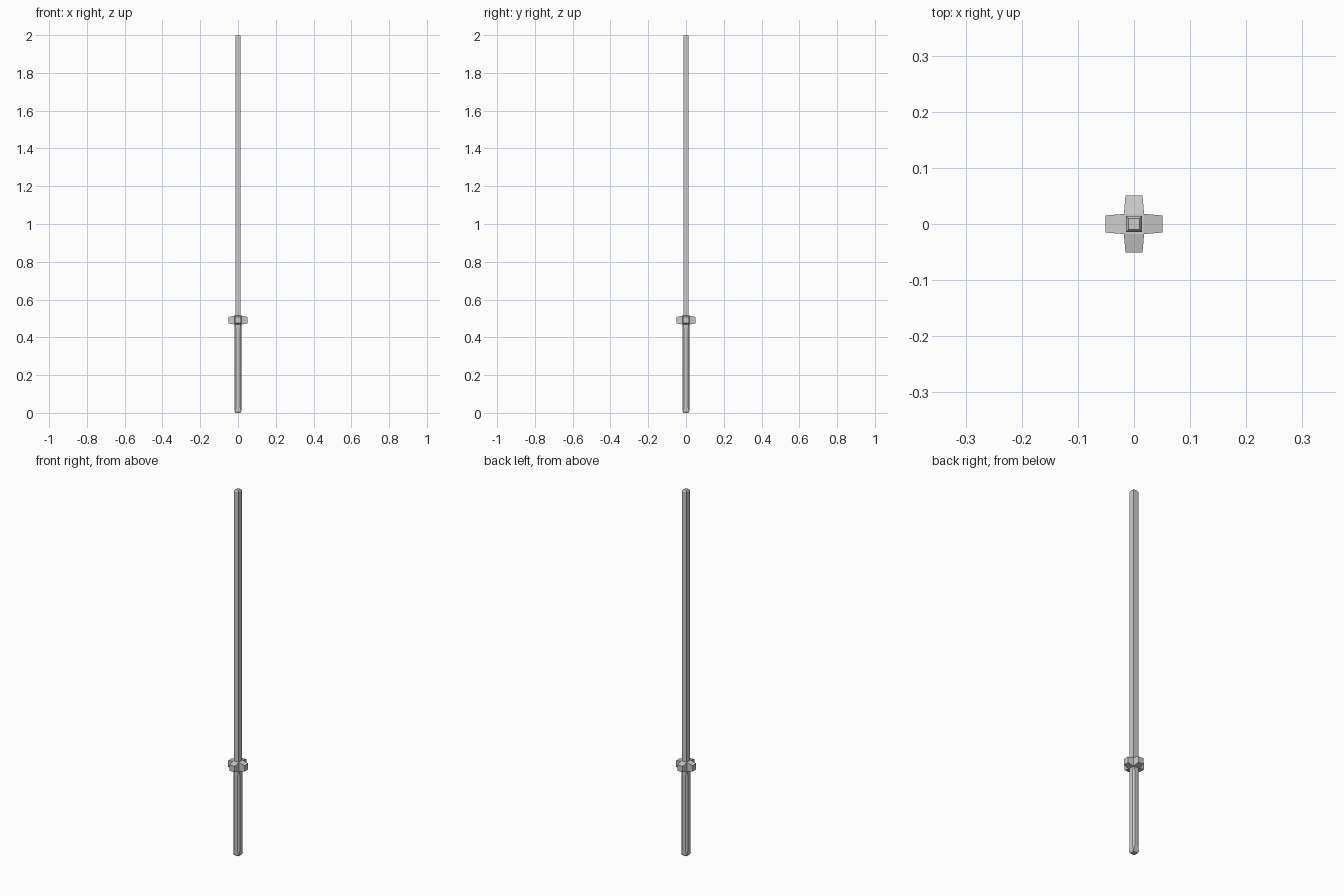
import bpy, bmesh
from mathutils import Matrix, Vector

if "Cube" in bpy.data.objects:
    bpy.data.objects.remove(bpy.data.objects["Cube"])


def finish(name, bm):
    bmesh.ops.recalc_face_normals(bm, faces=bm.faces)
    mesh = bpy.data.meshes.new(name)
    bm.to_mesh(mesh)
    bm.free()
    obj = bpy.data.objects.new(name, mesh)
    bpy.context.collection.objects.link(obj)
    return obj


def ring(half, flat, z):
    """Eight points: a square of given half width with its corners cut back to flat."""
    pts = []
    for q in range(4):
        rot = Matrix.Rotation(q * 1.5707963, 3, 'Z')
        pts += [rot @ Vector((half, -flat, z)), rot @ Vector((half, flat, z))]
    return pts


def loft(name, sections):
    bm = bmesh.new()
    loops = [[bm.verts.new(p) for p in ring(*s)] for s in sections]
    for a, b in zip(loops, loops[1:]):
        for i in range(8):
            j = (i + 1) % 8
            bm.faces.new((a[i], a[j], b[j], b[i]))
    bm.faces.new(loops[0])
    bm.faces.new(loops[-1])
    bmesh.ops.remove_doubles(bm, verts=bm.verts, dist=0.0005)
    return finish(name, bm)


# Square blade with a slightly chamfered tip
loft("blade", [(0.0145, 0.0145, 0.50), (0.0145, 0.0145, 1.993), (0.01, 0.01, 2.0)])

# Grip: square ends, cut corners along its length
loft("grip", [(0.013, 0.013, 0.0), (0.0175, 0.0165, 0.008), (0.019, 0.010, 0.035),
              (0.019, 0.010, 0.44), (0.0165, 0.0155, 0.475)])

# Guard: central block with four tapered arms
bm = bmesh.new()
bmesh.ops.create_cube(bm, size=1, matrix=Matrix.Translation((0, 0, 0.491))
                      @ Matrix.Diagonal((0.036, 0.036, 0.048, 1)))
sides = [f for f in bm.faces if abs(f.normal.z) < 0.5]
for f in sides:
    n = f.normal.copy()
    tip = bmesh.ops.extrude_discrete_faces(bm, faces=[f])["faces"][0]
    c = tip.calc_center_median()
    for v in tip.verts:
        d = v.co - c
        v.co = c + n * 0.033 + Vector((d.x * 0.84, d.y * 0.84, d.z * 0.68))
finish("guard", bm)
